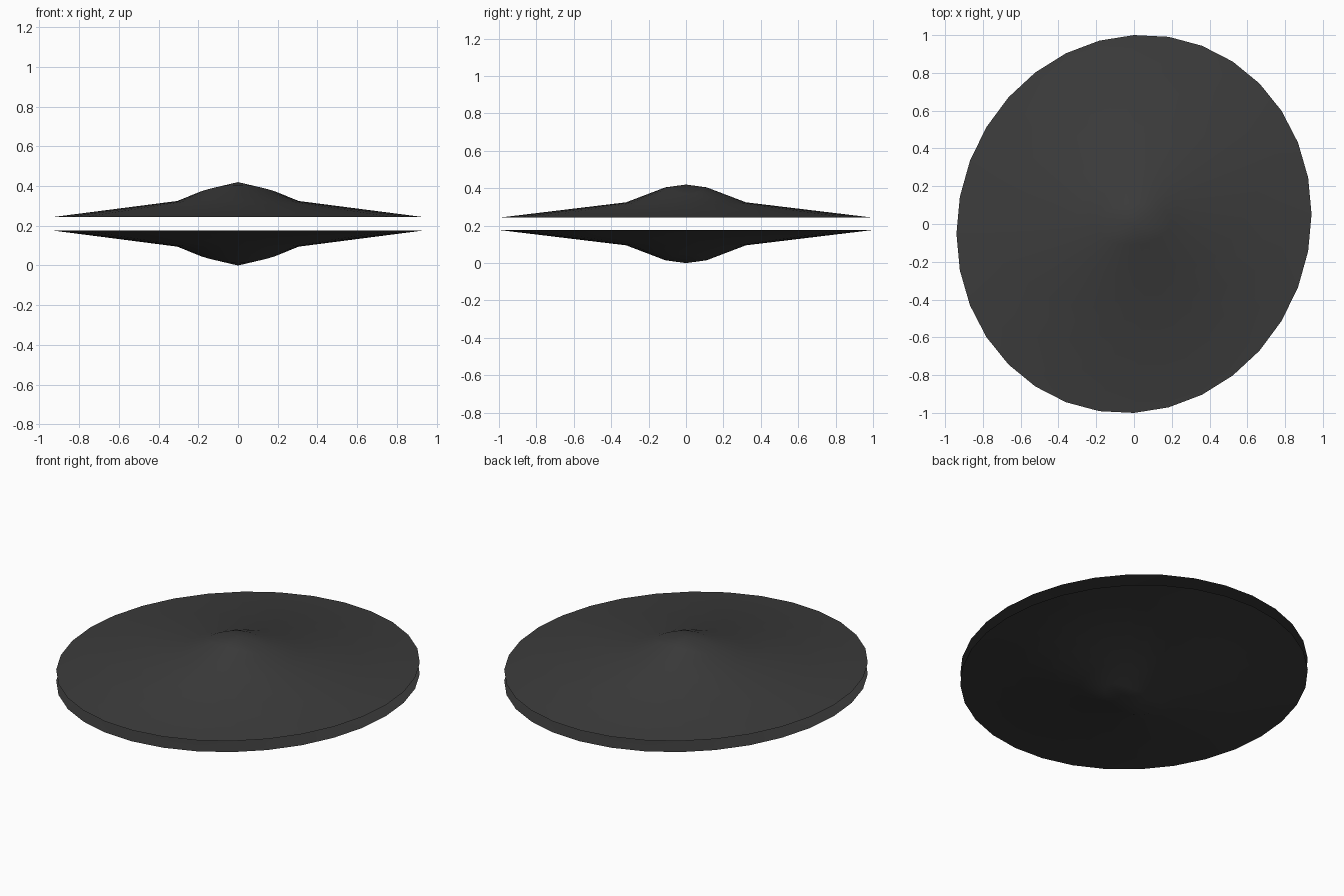
import bpy, bmesh, math

if "Cube" in bpy.data.objects:
    bpy.data.objects.remove(bpy.data.objects["Cube"])

SIDES = 32
MID_Z = 0.21      # plane halfway between the two cymbals

mat = bpy.data.materials.new("dark_metal")
mat.diffuse_color = (0.045, 0.045, 0.045, 1)
mat.use_nodes = True
mat.node_tree.nodes["Principled BSDF"].inputs["Base Color"].default_value = mat.diffuse_color


def ring_points(rx, ry, zx, zy):
    """Slightly skewed oval; height blends from zx (at the x ends) to zy (at the y ends)."""
    pts = []
    for i in range(SIDES):
        a = 2 * math.pi * i / SIDES
        c, s = math.cos(a), math.sin(a)
        x = rx * c
        pts.append((x, ry * s + 0.055 * x, zx * c * c + zy * s * s))
    return pts


def cymbal(name, flip):
    bm = bmesh.new()

    def vert(p):
        z = 2 * MID_Z - p[2] if flip else p[2]
        return bm.verts.new((p[0], p[1], z))

    # rim, base of bell, shoulder of bell
    rings = [[vert(p) for p in ring_points(*r)] for r in (
        (0.94, 1.0, 0.243, 0.243),
        (0.305, 0.32, 0.325, 0.325),
        (0.195, 0.11, 0.37, 0.405))]
    apex = vert((0, 0, 0.42))
    for lo, hi in zip(rings, rings[1:]):
        for i in range(SIDES):
            j = (i + 1) % SIDES
            bm.faces.new((lo[i], lo[j], hi[j], hi[i]))
    top = rings[-1]
    for i in range(SIDES):
        bm.faces.new((top[i], top[(i + 1) % SIDES], apex))
    if flip:
        bmesh.ops.reverse_faces(bm, faces=bm.faces[:])
    for f in bm.faces:
        f.smooth = True
    me = bpy.data.meshes.new(name)
    bm.to_mesh(me)
    bm.free()
    me.materials.append(mat)
    ob = bpy.data.objects.new(name, me)
    bpy.context.collection.objects.link(ob)
    return ob


# facing pair of thin cymbals
cymbal("upper_cymbal", False)
cymbal("lower_cymbal", True)
